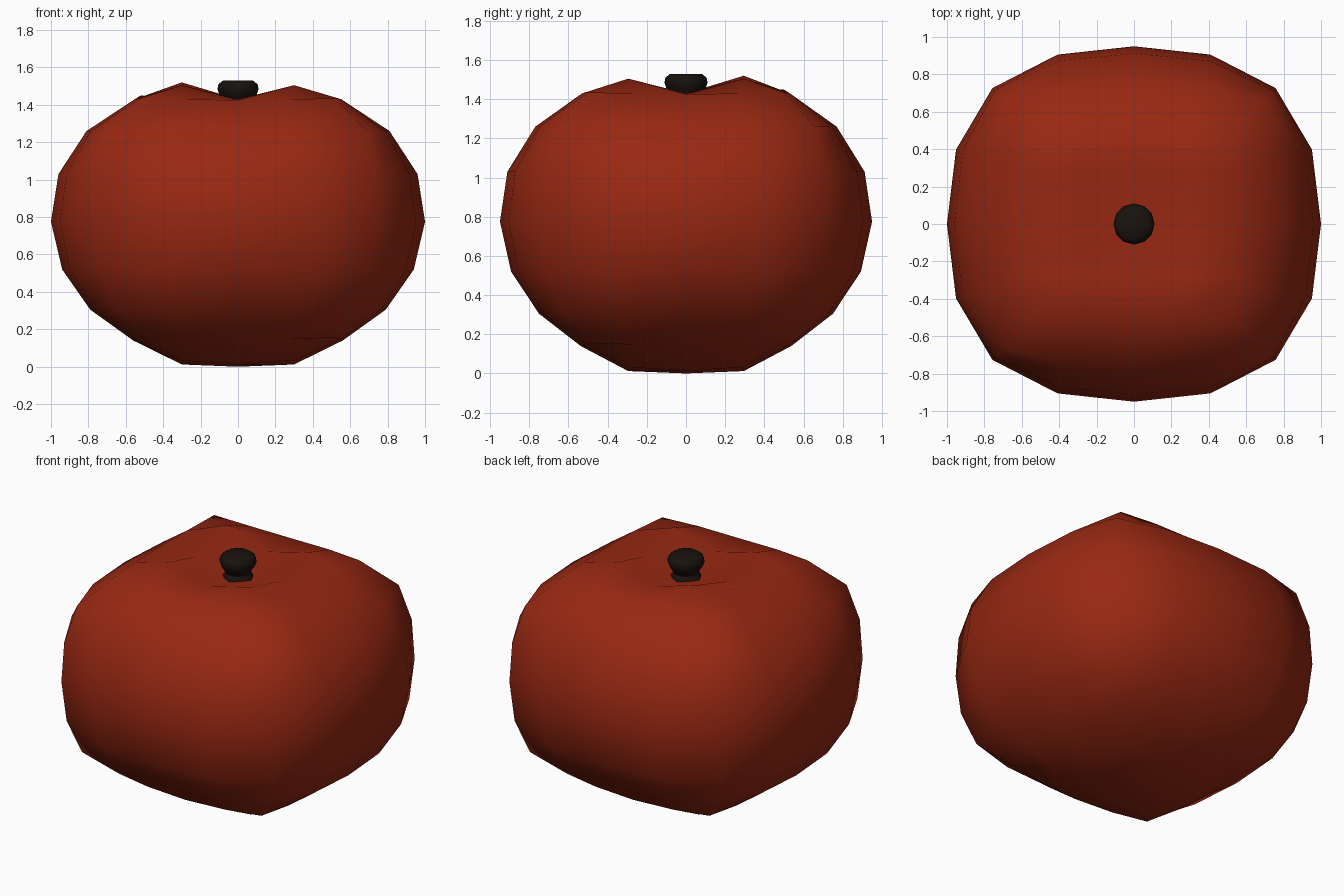
import bpy, bmesh, math

if "Cube" in bpy.data.objects:
    bpy.data.objects.remove(bpy.data.objects["Cube"])


def finish(name, bm, color, angle):
    bmesh.ops.recalc_face_normals(bm, faces=bm.faces)
    me = bpy.data.meshes.new(name)
    bm.to_mesh(me)
    bm.free()
    ob = bpy.data.objects.new(name, me)
    bpy.context.collection.objects.link(ob)
    mat = bpy.data.materials.new(name + "_color")
    mat.diffuse_color = (*color, 1)
    mat.use_nodes = True
    mat.node_tree.nodes["Principled BSDF"].inputs["Base Color"].default_value = mat.diffuse_color
    me.materials.append(mat)
    bpy.context.view_layer.objects.active = ob
    ob.select_set(True)
    bpy.ops.object.shade_smooth_by_angle(angle=math.radians(angle))
    ob.select_set(False)
    return ob


# Fruit body: a rounded 4 x 4 x 6 box; each ring is half width, corner, mid z, corner z
RINGS = [(.56, .51, .14, .155), (.79, .67, .305, .31), (.94, .735, .52, .52),
         (1.0, .757, .775, .775), (.96, .745, 1.03, 1.03), (.81, .69, 1.26, 1.26),
         (.56, .52, 1.425, 1.435)]


def ring_points(h, c, zm, zc):
    edge = h - .2 * (h - c)
    q = .54 * c
    zq = (zm + zc) / 2
    octant = [(h, 0, zm), (edge, q, zq), (c, c, zc), (q, edge, zq)]
    pts = []
    for k in range(4):
        for x, y, z in octant:
            for _ in range(k):
                x, y = -y, x
            pts.append((x, y * (.99 - .04 * abs(y) / h if h > .6 else .96), z))
    return pts


bm = bmesh.new()
rings = [[bm.verts.new(p) for p in ring_points(*r)] for r in RINGS]
for a, b in zip(rings, rings[1:]):
    for i in range(16):
        j = (i + 1) % 16
        bm.faces.new((a[i], a[j], b[j], b[i]))


# Top and bottom caps: a 3 x 3 inner grid joined to the border ring
def cap(ring, z_center, z_mid, z_corner):
    grid = {}
    for i in (-1, 0, 1):
        for j in (-1, 0, 1):
            z = (z_center, z_mid, z_corner)[abs(i) + abs(j)]
            grid[i, j] = bm.verts.new((i * .3, j * .295, z))
    border = [(2, 0), (2, 1), (2, 2), (1, 2), (0, 2), (-1, 2), (-2, 2), (-2, 1),
              (-2, 0), (-2, -1), (-2, -2), (-1, -2), (0, -2), (1, -2), (2, -2), (2, -1)]
    grid.update(zip(border, ring))
    for i in range(-2, 2):
        for j in range(-2, 2):
            bm.faces.new((grid[i, j], grid[i + 1, j], grid[i + 1, j + 1], grid[i, j + 1]))
    return grid


cap(rings[0], 0, .012, .033)
top = cap(rings[-1], 1.36, 1.43, 1.505)
# The back left lobe rises a little higher
top[-1, 1].co.z += .015
top[-2, 2].co.z += .015
finish("fruit_body", bm, (.31, .021, .006), 80)

# Stem: turned stub with a knob on top
PROFILE = [(.10, 1.33), (.10, 1.375), (.072, 1.415), (.10, 1.455), (.11, 1.485),
           (.105, 1.51), (.08, 1.53)]
bm = bmesh.new()
N = 12
loops = [[bm.verts.new((r * math.cos(2 * math.pi * i / N), r * math.sin(2 * math.pi * i / N), z))
          for i in range(N)] for r, z in PROFILE]
for a, b in zip(loops, loops[1:]):
    for i in range(N):
        j = (i + 1) % N
        bm.faces.new((a[i], a[j], b[j], b[i]))
bm.faces.new(loops[0][::-1])
bm.faces.new(loops[-1])
finish("stem", bm, (.009, .006, .004), 60)
